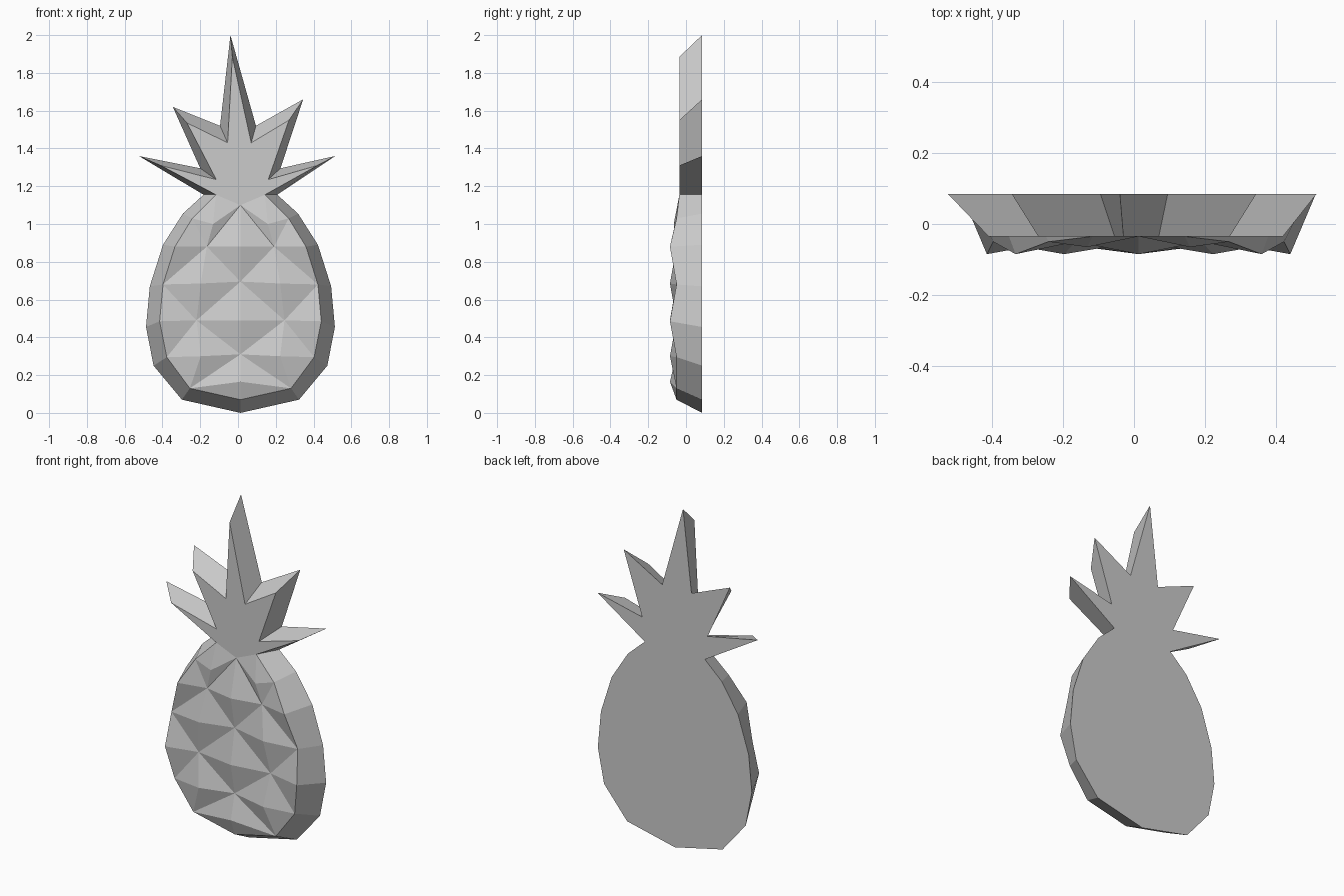
import bpy
import bmesh

cube = bpy.data.objects.get("Cube")
if cube:
    bpy.data.objects.remove(cube, do_unlink=True)

BACK, VALLEY, PEAK, LEAF = 0.085, -0.05, -0.085, -0.035
MID = 0.013  # centre line of the fruit

grey = bpy.data.materials.new("plain grey")
grey.use_nodes = True
grey.diffuse_color = (0.6, 0.6, 0.6, 1)
grey.node_tree.nodes["Principled BSDF"].inputs["Base Color"].default_value = (0.6, 0.6, 0.6, 1)


def build(name, faces):
    """Weld a list of faces, given as point tuples, into one flat-shaded object."""
    bm = bmesh.new()
    for points in faces:
        bm.faces.new([bm.verts.new(p) for p in points])
    bmesh.ops.remove_doubles(bm, verts=bm.verts, dist=0.0005)
    bmesh.ops.recalc_face_normals(bm, faces=bm.faces)
    largest = max(bm.faces, key=lambda f: f.calc_area() if f.calc_center_median().y > 0.08 else 0)
    if largest.normal.y < 0:
        bmesh.ops.reverse_faces(bm, faces=bm.faces)
    mesh = bpy.data.meshes.new(name)
    bm.to_mesh(mesh)
    bm.free()
    mesh.materials.append(grey)
    obj = bpy.data.objects.new(name, mesh)
    bpy.context.collection.objects.link(obj)
    return obj


def walls(back, front):
    """Sloping side faces between two matching open outlines."""
    return [(back[i], back[i + 1], front[i + 1], front[i]) for i in range(len(back) - 1)]


def fan(peak, *ring, closed=True):
    """Triangles from a peak to each edge of the ring around it."""
    ring = list(ring) + ([ring[0]] if closed else [])
    return [(peak, a, b) for a, b in zip(ring, ring[1:])]


def mirror(p):
    return (2 * MID - p[0], p[1], p[2])


# Fruit rim, bottom to top: half-width and height at the back and at the front
rim = [(0, 0, 0, 0.07, VALLEY), (0.31, 0.07, 0.268, 0.13, VALLEY),
       (0.46, 0.25, 0.39, 0.295, VALLEY), (0.50, 0.455, 0.428, 0.485, PEAK),
       (0.48, 0.67, 0.41, 0.68, VALLEY), (0.41, 0.89, 0.347, 0.88, PEAK),
       (0.305, 1.055, 0.255, 1.03, VALLEY), (0.195, 1.155, 0.13, 1.155, LEAF)]
back = [(MID + r[0], BACK, r[1]) for r in rim]
front = [(MID + r[2], r[4], r[3]) for r in rim]
base, foot, low, side, waist, upper, shoulder, neck = front


def point(offset, z, y):
    return (MID + offset, y, z)


# Diamond corners lie in the valleys, diamond centres on the peaks
c_low, c_mid, c_top = (point(0, z, y) for z, y in ((0.31, VALLEY), (0.695, VALLEY), (1.1, LEAF)))
v_low, v_high = point(0.233, 0.49, VALLEY), point(0.178, 0.88, VALLEY)
p_base, p_mid, p_top = (point(0, z, PEAK) for z in (0.165, 0.49, 0.88))
p_low, p_high = point(0.21, 0.3, PEAK), point(0.21, 0.685, PEAK)
p_shoulder = point(0.145, 1.0, -0.065)

# Right half of the facets, then mirrored
half = walls(back, front)
half += fan(p_base, base, foot, c_low, closed=False)
half += fan(p_low, foot, low, v_low, c_low)
half += fan(p_mid, c_low, v_low, c_mid, closed=False)
half += fan(side, low, v_low, waist, closed=False)
half += fan(p_high, v_low, waist, v_high, c_mid)
half += fan(p_top, c_mid, v_high, c_top, closed=False)
half += fan(upper, waist, v_high, shoulder, closed=False)
half += fan(p_shoulder, v_high, shoulder, neck, c_top)
fruit = half + [tuple(mirror(p) for p in f) for f in half]
fruit.append(tuple(back + [mirror(p) for p in reversed(back[1:])]))
build("fruit_body", fruit)

# Crown outline from right neck over the five leaf tips to left neck
crown_back = [(0.345, 1.66), (0.095, 1.52), (-0.04, 2.0), (-0.095, 1.52), (-0.345, 1.62)]
crown_front = [(0.27, 1.55), (0.07, 1.43), (-0.03, 1.885), (-0.055, 1.43), (-0.27, 1.535)]
crown_back = [(0.515, 1.36), (0.225, 1.295)] + crown_back + [(-0.2, 1.295), (-0.525, 1.36)]
crown_front = [(0.42, 1.31), (0.16, 1.235)] + crown_front + [(-0.115, 1.235), (-0.41, 1.31)]
outer = [back[-1]] + [(x, BACK, z) for x, z in crown_back] + [mirror(back[-1])]
inner = [neck] + [(x, LEAF, z) for x, z in crown_front] + [mirror(neck)]
build("leaf_crown", walls(outer, inner) + [tuple(outer), tuple(inner + [c_top])])
